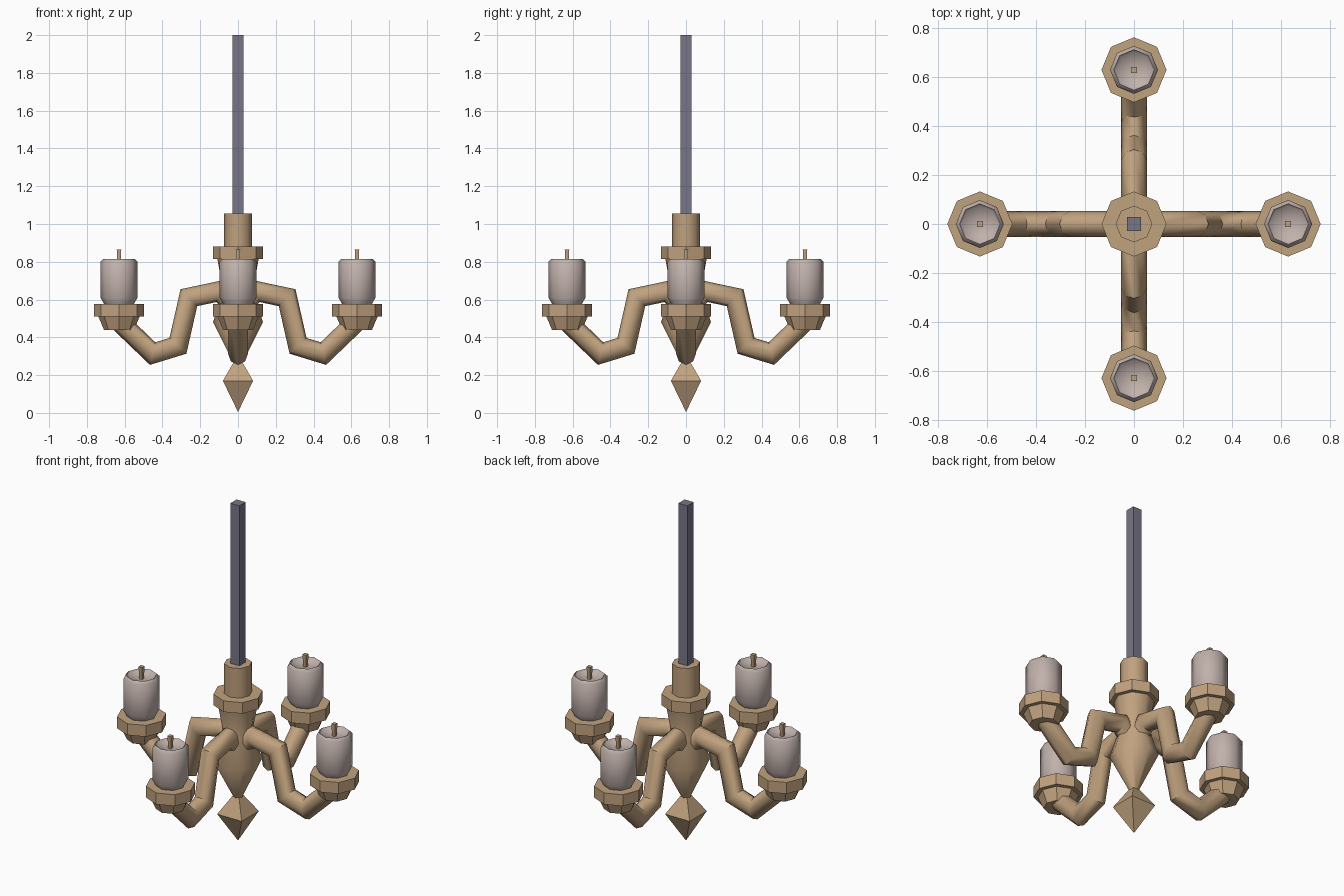
import bpy, bmesh, math
from mathutils import Vector, Matrix

cube = bpy.data.objects.get("Cube")
if cube:
    bpy.data.objects.remove(cube)


def material(name, rgb):
    m = bpy.data.materials.new(name)
    m.use_nodes = True
    m.diffuse_color = (*rgb, 1)
    m.node_tree.nodes["Principled BSDF"].inputs["Base Color"].default_value = (*rgb, 1)
    return m


BRASS = material("warm brass", (0.53, 0.36, 0.21))
WAX = material("pale wax", (0.53, 0.44, 0.41))
IRON = material("grey iron", (0.19, 0.18, 0.24))


def loft(name, rings, mat, smooth=None, spin=0.0):
    """Skin a list of equal rings of points, cap both ends."""
    bm = bmesh.new()
    loops = [[bm.verts.new(p) for p in ring] for ring in rings]
    n = len(loops[0])
    for a, b in zip(loops, loops[1:]):
        for i in range(n):
            j = (i + 1) % n
            bm.faces.new((a[i], a[j], b[j], b[i]))
    bm.faces.new(loops[0])
    bm.faces.new(loops[-1])
    bmesh.ops.remove_doubles(bm, verts=bm.verts, dist=0.0005)
    bmesh.ops.recalc_face_normals(bm, faces=bm.faces)
    bm.transform(Matrix.Rotation(spin, 4, "Z"))
    mesh = bpy.data.meshes.new(name)
    bm.to_mesh(mesh)
    bm.free()
    mesh.materials.append(mat)
    ob = bpy.data.objects.new(name, mesh)
    bpy.context.collection.objects.link(ob)
    if smooth:
        bpy.ops.object.select_all(action="DESELECT")
        ob.select_set(True)
        bpy.context.view_layer.objects.active = ob
        bpy.ops.object.shade_smooth_by_angle(angle=math.radians(smooth))
    return ob


def turned(name, profile, mat, sides=8, x=0.0, smooth=None, spin=0.0):
    """Turned part from (radius, height) pairs; four sides give a square along the axes."""
    turn = math.pi / 4 if sides == 4 else 0
    grow = math.sqrt(2) if sides == 4 else 1
    rings = []
    for r, z in profile:
        angles = [turn + math.tau * i / sides for i in range(sides)]
        rings.append([(x + r * grow * math.cos(a), r * grow * math.sin(a), z) for a in angles])
    return loft(name, rings, mat, smooth, spin)


def tube(name, path, radius, mat, spin, sides=8):
    """Mitred pipe along (x, z) points."""
    pts = [Vector(p) for p in path]
    rings = []
    for i, p in enumerate(pts):
        before = (p - pts[i - 1]).normalized() if i else (pts[1] - p).normalized()
        after = (pts[i + 1] - p).normalized() if i < len(pts) - 1 else before
        along = (before + after).normalized()
        side = Vector((-along.y, along.x)) / along.dot(before)
        ring = []
        for k in range(sides):
            a = math.tau * k / sides
            q = p + side * radius * math.cos(a)
            ring.append((q.x, radius * math.sin(a), q.y))
        rings.append(ring)
    return loft(name, rings, mat, 50, spin)


# Hanging rod and central stem
turned("hanging_rod", [(0.029, 1.0), (0.029, 2.0)], IRON, sides=4)
turned("stem_neck", [(0.075, 0.85), (0.075, 1.055)], BRASS, smooth=50)
turned("stem_collar", [(0.133, 0.815), (0.133, 0.88)], BRASS)
turned("stem_body", [(0.11, 0.82), (0.08, 0.65), (0.132, 0.48), (0.022, 0.26)], BRASS, smooth=50)
turned("bottom_finial", [(0.022, 0.27), (0.08, 0.17), (0.0, 0.005)], BRASS, sides=4)

# Four arms, each with a cup, a candle and a wick
ARM = [(0.01, 0.55), (0.095, 0.645), (0.26, 0.61), (0.318, 0.355), (0.452, 0.314), (0.63, 0.485)]
for k, where in enumerate(("left", "back", "right", "front")):
    spin = k * math.pi / 2
    tube(where + "_arm", ARM, 0.053, BRASS, spin)
    turned(where + "_cup", [(0.08, 0.44), (0.11, 0.512)], BRASS, x=0.63, spin=spin)
    turned(where + "_cup_rim", [(0.133, 0.51), (0.133, 0.577)], BRASS, x=0.63, spin=spin)
    turned(where + "_candle", [(0.075, 0.57), (0.098, 0.61), (0.098, 0.8), (0.083, 0.815),
                               (0.074, 0.803), (0.0, 0.79)],
           WAX, x=0.63, smooth=60, spin=spin)
    turned(where + "_wick", [(0.008, 0.78), (0.012, 0.865)], BRASS, sides=4, x=0.63, spin=spin)
